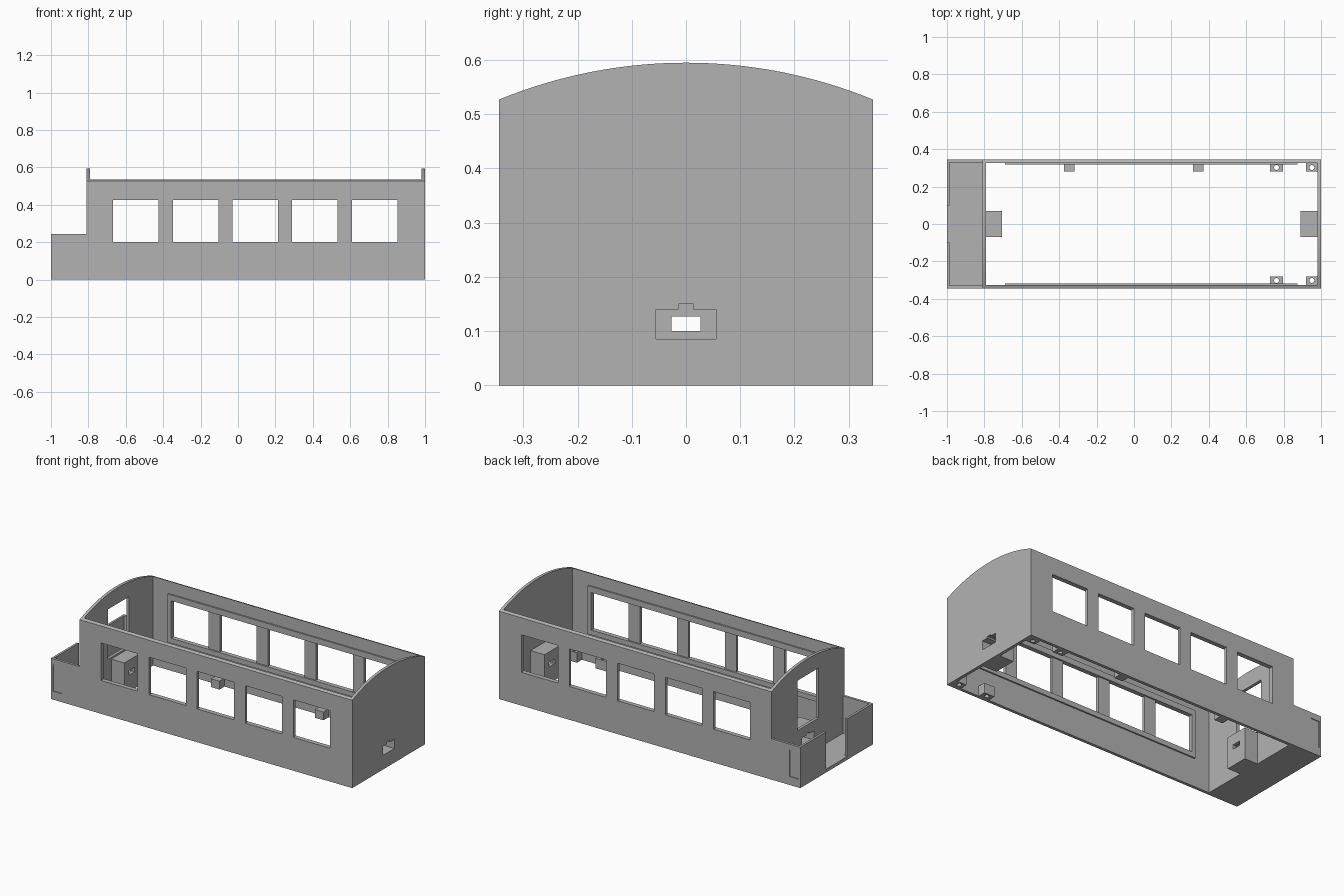
import bpy, bmesh, math

if "Cube" in bpy.data.objects:
    bpy.data.objects.remove(bpy.data.objects["Cube"])

grey = bpy.data.materials.new("plain grey")
grey.diffuse_color = (0.45, 0.45, 0.45, 1)
grey.use_nodes = True
grey.node_tree.nodes["Principled BSDF"].inputs["Base Color"].default_value = grey.diffuse_color

HALF, EAVE, CROWN = 0.345, 0.527, 0.595      # half width, side height, arch height
INNER = 0.327                                # inner face of the side walls
X0, X1 = -0.81, 1.0                          # carriage body ends
WALL = 0.018


def finish(name, bm):
    bmesh.ops.recalc_face_normals(bm, faces=bm.faces)
    me = bpy.data.meshes.new(name)
    bm.to_mesh(me)
    bm.free()
    me.materials.append(grey)
    ob = bpy.data.objects.new(name, me)
    bpy.context.collection.objects.link(ob)
    return ob


def prism(name, profile, x0, x1):
    """Extrude a (y, z) outline along x."""
    bm = bmesh.new()
    face = bm.faces.new([bm.verts.new((x0, y, z)) for y, z in profile])
    new = bmesh.ops.extrude_face_region(bm, geom=[face])["geom"]
    bmesh.ops.translate(bm, vec=(x1 - x0, 0, 0),
                        verts=[v for v in new if isinstance(v, bmesh.types.BMVert)])
    return finish(name, bm)


def box(name, x0, x1, y0, y1, z0, z1):
    return prism(name, [(y0, z0), (y1, z0), (y1, z1), (y0, z1)], x0, x1)


def drill(x, y, r):
    bm = bmesh.new()
    bmesh.ops.create_cone(bm, cap_ends=True, segments=20, radius1=r, radius2=r, depth=0.4)
    bmesh.ops.translate(bm, vec=(x, y, 0), verts=bm.verts)
    return finish("cutter", bm)


def cut(ob, cutter):
    m = ob.modifiers.new("cut", "BOOLEAN")
    m.operation, m.solver, m.object = "DIFFERENCE", "EXACT", cutter
    bpy.context.view_layer.objects.active = ob
    bpy.ops.object.modifier_apply(modifier=m.name)
    bpy.data.objects.remove(cutter)


def cut_box(ob, *size):
    cut(ob, box("cutter", *size))


# Body shell with arched ends, open at roof and floor
rise = CROWN - EAVE
R = (HALF ** 2 + rise ** 2) / (2 * rise)
A = math.asin(HALF / R)
N = 32
arch = [(R * math.sin(A - 2 * A * i / N), CROWN - R + R * math.cos(A - 2 * A * i / N))
        for i in range(N + 1)]
body = prism("body_shell", [(-HALF, 0), (HALF, 0)] + arch, X0, X1)
cut_box(body, X0 + WALL, X1 - WALL, -INNER, INNER, -1, 1)

# Five windows through both sides, one opening in the platform end
for i in range(5):
    x = -0.667 + 0.319 * i
    cut_box(body, x, x + 0.243, -1, 1, 0.2, 0.425)
cut_box(body, X0 - 0.1, X0 + 0.1, -0.1, 0.1, 0.2, 0.5)

# Coupling boxes with a keyed pocket and a through slot
pocket = [(-0.055, 0.085), (0.055, 0.085), (0.055, 0.14), (0.014, 0.14),
          (0.014, 0.15), (-0.014, 0.15), (-0.014, 0.14), (-0.055, 0.14)]
for name, a, b, p0, p1 in (
        ("rear_coupling_box", 0.89, X1 - WALL, 0.91, 1.1),
        ("platform_coupling_box", X0 + WALL, -0.705, -0.9, -0.725)):
    ob = box(name, a, b, -0.07, 0.07, 0, 0.19)
    for target in (ob, body):
        cut(target, prism("cutter", pocket, p0, p1))
    cut_box(ob, a - 0.05, b + 0.05, -0.027, 0.027, 0.1, 0.127)

# End platform: tray with an entrance gap and shallow side door panels
plat = box("end_platform", -1, X0, -HALF, HALF, 0, 0.245)
cut_box(plat, -0.987, X0 + 0.1, -0.33, 0.33, 0.02, 1)
cut_box(plat, -1.1, -0.95, -0.1, 0.1, 0.02, 1)
for s in (-1, 1):
    y0, y1 = sorted((s * (HALF - 0.005), s * 0.5))
    cut_box(plat, -0.988, -0.93, y0, y1, 0.05, 0.21)

for s, side in ((-1, "front"), (1, "back")):
    # Raised glazing frame inside each wall
    y0, y1 = sorted((s * 0.318, s * INNER))
    frame = box(side + "_window_frame", -0.69, 0.875, y0, y1, 0.17, 0.46)
    cut_box(frame, -0.667, 0.852, -1, 1, 0.2, 0.425)
    # Screw posts
    y0, y1 = sorted((s * 0.28, s * INNER))
    for x0, x1 in ((0.728, 0.796), (0.92, X1 - WALL)):
        post = box(side + "_screw_post", x0, x1, y0, y1, 0, 0.06)
        cut(post, drill((x0 + x1) / 2, s * 0.302, 0.013))

# Plain lugs on the back wall
for x in (-0.347, 0.343):
    box("back_lug", x - 0.028, x + 0.028, 0.28, INNER, 0, 0.05)
